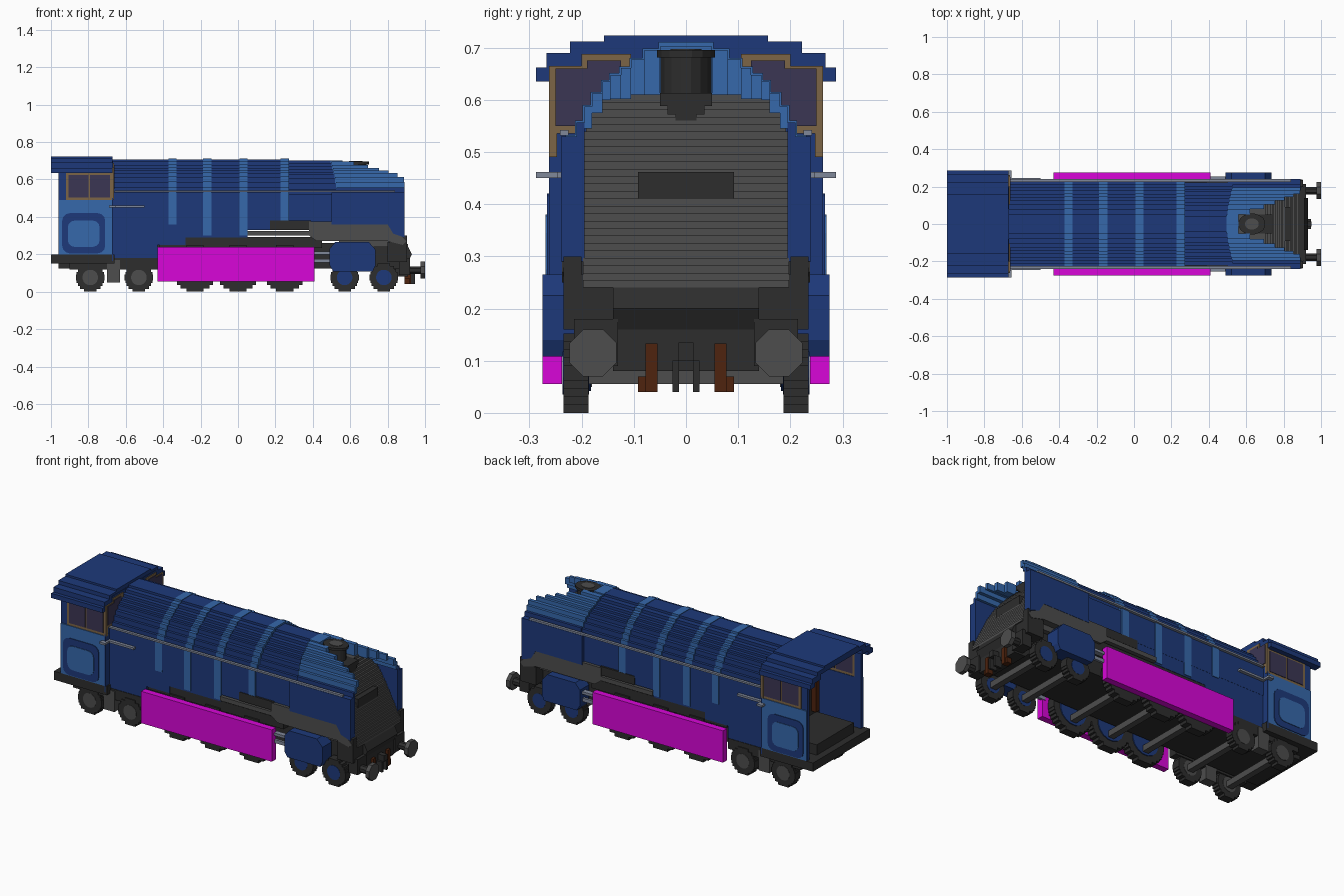
import bpy, bmesh, math
from mathutils import Matrix, Vector

if "Cube" in bpy.data.objects:
    bpy.data.objects.remove(bpy.data.objects["Cube"])


def colour(name, code):
    srgb = [int(code[i:i + 2], 16) / 255 for i in (0, 2, 4)]
    rgba = [c / 12.92 if c < 0.04 else ((c + 0.055) / 1.055) ** 2.4 for c in srgb] + [1]
    m = bpy.data.materials.new(name)
    m.use_nodes = True
    m.diffuse_color = rgba
    m.node_tree.nodes["Principled BSDF"].inputs["Base Color"].default_value = rgba
    return m


NAVY = colour("navy blue", "1d397a")
SKY = colour("light blue", "3668ab")
GREY = colour("mid grey", "4d4d4d")
DARK = colour("charcoal", "2d2d2d")
PINK = colour("magenta", "d806d8")
TAN = colour("tan", "7c6546")
GLASS = colour("smoky glass", "3b3654")
BROWN = colour("rust brown", "4e230e")
STEEL = colour("steel", "80889a")


def finish(name, bm, mat):
    bmesh.ops.recalc_face_normals(bm, faces=bm.faces)
    me = bpy.data.meshes.new(name)
    bm.to_mesh(me)
    bm.free()
    me.materials.append(mat)
    ob = bpy.data.objects.new(name, me)
    bpy.context.collection.objects.link(ob)


def add_box(bm, x, y, z):
    size = [b - a for a, b in (x, y, z)]
    mid = [(a + b) / 2 for a, b in (x, y, z)]
    bmesh.ops.create_cube(bm, size=1, matrix=Matrix.Translation(mid) @ Matrix.Diagonal(size + [1]))


def box(name, mat, x, y, z):
    """Box given as ranges; a single y value means a half width."""
    bm = bmesh.new()
    add_box(bm, x, y if isinstance(y, tuple) else (-y, y), z)
    finish(name, bm, mat)


def pair(name, mat, x, y, z):
    """Box mirrored on both sides."""
    bm = bmesh.new()
    add_box(bm, x, y, z)
    add_box(bm, x, (-y[1], -y[0]), z)
    finish(name, bm, mat)


def prism(name, mat, pts, axis, spans):
    """Extrude a 2D outline along x (outline y,z) or y (outline x,z)."""
    bm = bmesh.new()
    for a, b in spans:
        make = (lambda p: (a, *p)) if axis == "x" else (lambda p: (p[0], a, p[1]))
        face = bm.faces.new([bm.verts.new(make(p)) for p in pts])
        ext = bmesh.ops.extrude_face_region(bm, geom=[face])["geom"]
        move = Vector((b - a, 0, 0) if axis == "x" else (0, b - a, 0))
        bmesh.ops.translate(bm, vec=move, verts=[v for v in ext if isinstance(v, bmesh.types.BMVert)])
    finish(name, bm, mat)


def discs(name, mat, centres, r, depth, axis="Y", sides=16, stretch=1):
    bm = bmesh.new()
    turn = {"X": Matrix.Rotation(math.pi / 2, 4, "Y"), "Y": Matrix.Rotation(math.pi / 2, 4, "X"),
            "Z": Matrix.Diagonal((stretch, 1, 1, 1))}[axis]
    spin = Matrix.Rotation(math.pi / sides, 4, "Z")
    for c in centres:
        bmesh.ops.create_cone(bm, cap_ends=True, segments=sides, radius1=r, radius2=r, depth=depth,
                              matrix=Matrix.Translation(c) @ turn @ spin)
    finish(name, bm, mat)


def both(x, y, z):
    return [(x, y, z), (x, -y, z)]


# stepped boiler arch: (half width, top height) of each step, from crown to flank
ARCH = [(.05, .708), (.08, .695), (.105, .677), (.125, .661), (.145, .648), (.16, .635),
        (.18, .612), (.195, .587), (.21, .557), (.228, .53)]


def stair(grow, bottom):
    half = []
    for i, (y, z) in enumerate(ARCH):
        half.append((y + grow, z + grow))
        half.append((y + grow, (ARCH[i + 1][1] if i + 1 < len(ARCH) else bottom - grow) + grow))
    return half + [(-y, z) for y, z in reversed(half)]


prism("boiler_casing", NAVY, stair(0, .37), "x", [(-.68, .27)])
prism("front_boiler_casing", NAVY, stair(-.007, .37), "x", [(.26, .548)])
for i, (x, low) in enumerate(((-.35, .36), (-.165, .30), (.03, .30), (.25, .38))):
    prism(f"boiler_band_{i + 1}", SKY, stair(.003, low), "x", [(x - .022, x + .022)])
prism("lower_casing", NAVY, [(-.68, .17), (-.43, .17), (-.43, .25), (-.28, .25), (-.28, .29), (.05, .29),
      (.05, .33), (.17, .33), (.17, .38), (-.68, .38)], "y", [(-.227, .227)])

# nose shell: each step runs forward until the sloping front cuts it
for i, (y, z) in enumerate(ARCH):
    inner = ARCH[i - 1][0] if i else 0
    following = ARCH[i + 1][1] if i + 1 < len(ARCH) else .40
    pair(f"nose_shell_{i + 1}", SKY if z > .56 else NAVY,
         (.495 + .004 * i, min(.89, max(.56, .5 + inner * 2.43))),
         (inner, y), (min(following - .012, .602), min(z, .702 - .006 * i if i < 2 else z)))
prism("nose_cheek", NAVY, [(.5, .53), (.89, .53), (.89, .29), (.83, .31), (.80, .36), (.5, .36)],
      "y", [(.195, .2395), (-.2395, -.195)])

# grey wedge front, stepped in thin layers up to the chimney shelf
SLOPE = [(.24, .91), (.30, .885), (.44, .815), (.51, .77), (.56, .735), (.611, .69)]
bm = bmesh.new()
LAYERS = 26
STEP = (.61 - .24) / LAYERS
for i in range(LAYERS):
    z0 = .24 + STEP * i
    for (za, xa), (zb, xb) in zip(SLOPE, SLOPE[1:]):
        if za <= z0 + .0001 < zb:
            x = xa + (xb - xa) * (z0 - za) / (zb - za)
    wide = min(.197 if z0 < .53 else .192, .155 + (.61 - z0) * .8)
    add_box(bm, (.54, x), (-wide, wide), (z0, z0 + STEP))
finish("nose_wedge", bm, GREY)
box("nose_hatch", DARK, (.79, .837), .092, (.41, .462))

# chimney
discs("chimney", DARK, [(.625, 0, .645)], .05, .09, "Z", stretch=1.25)
discs("chimney_rim", DARK, [(.63, 0, .688)], .057, .014, "Z", stretch=1.28)
discs("chimney_mouth", GREY, [(.63, 0, .6955)], .03, .004, "Z", stretch=1.25)
for k, (y, z) in enumerate(((.05, .588), (.035, .572), (.02, .56))):
    box(f"chimney_foot_{k + 1}", DARK, (.62, .741), y, (z, .613 - .015 * k))

# running plate and skirts
prism("skirt", GREY, [(.05, .30), (.38, .30), (.42, .27), (.80, .27), (.88, .25), (.90, .27), (.87, .30),
      (.82, .36), (.52, .36), (.50, .375), (.38, .375), (.38, .325), (.05, .325)],
      "y", [(.20, .238), (-.238, -.20)])
pair("skirt_step", DARK, (.17, .39), (.2, .232), (.33, .38))
box("under_casing", DARK, (-.42, .45), .225, (.235, .292))
pair("side_handrail", STEEL, (-.66, .84), (.225, .241), (.532, .542))
pair("cab_handrail", STEEL, (-.69, -.5), (.226, .246), (.45, .462))
pair("cab_handrail_end", STEEL, (-.69, -.655), (.24, .287), (.45, .462))

# cab
pair("cab_side", NAVY, (-.96, -.67), (.235, .255), (.165, .49))
pair("cab_side_paint", SKY, (-.958, -.672), (.254, .262), (.20, .49))
pair("cab_front_edge", NAVY, (-.673, -.667), (.23, .263), (.165, .50))


def rounded(x0, x1, z0, z1, r):
    pts = []
    for k, (cx, cz) in enumerate(((x1 - r, z1 - r), (x0 + r, z1 - r), (x0 + r, z0 + r), (x1 - r, z0 + r))):
        for j in range(4):
            a = math.pi / 2 * (k + j / 3)
            pts.append((cx + r * math.cos(a), cz + r * math.sin(a)))
    return pts


prism("cab_panel", NAVY, rounded(-.94, -.71, .205, .42, .04), "y", [(.26, .266), (-.266, -.26)])
prism("cab_panel_centre", SKY, rounded(-.91, -.74, .24, .38, .035), "y", [(.262, .269), (-.269, -.262)])
pair("cab_window_frame", TAN, (-.92, -.67), (.238, .258), (.49, .64))
for k, x in enumerate((-.905, -.79)):
    pair(f"cab_side_pane_{k + 1}", GLASS, (x, x + .105), (.235, .261), (.505, .625))
pair("cab_front_wall", NAVY, (-.69, -.668), (.05, .256), (.17, .66))
pair("cab_front_crown", NAVY, (-.69, -.668), (.05, .20), (.66, .70))
pair("cab_front_frame", TAN, (-.68, -.664), (.11, .263), (.535, .665))
pair("cab_front_frame_foot", TAN, (-.68, -.664), (.247, .263), (.49, .54))
pair("cab_front_frame_top", TAN, (-.68, -.664), (.105, .20), (.66, .688))
pair("cab_front_pane", GLASS, (-.69, -.661), (.125, .25), (.55, .66))
pair("cab_front_pane_top", GLASS, (-.69, -.661), (.125, .19), (.655, .675))
pair("roof_gutter", NAVY, (-1, -.67), (.242, .287), (.635, .662))
pair("roof_shoulder", NAVY, (-1, -.67), (.19, .267), (.658, .69))
box("roof_top", NAVY, (-1, -.67), .222, (.688, .712))
box("roof_crown", NAVY, (-1, -.67), .157, (.705, .723))
box("cab_floor", DARK, (-1, -.66), .262, (.15, .20))
pair("cab_rear_post", NAVY, (-.96, -.92), (.235, .255), (.48, .64))
box("backhead", DARK, (-.72, -.67), .20, (.2, .60))
for k, (y, low) in enumerate(((-.14, .28), (-.05, .36), (.05, .36), (.14, .28))):
    box(f"cab_pipe_{k + 1}", BROWN, (-.75, -.71), (y - .015, y + .015), (low, .59))

# chassis and wheels
box("main_frame", DARK, (-.96, .86), .17, (.125, .26))


def stepped_wheel(name, x, r, layers):
    side = []
    for k in range(layers):
        low, high = (2 * r * j / layers for j in (k, k + 1))
        w = math.sqrt(r * r - ((low + high) / 2 - r) ** 2)
        side += [(w, low), (w, high)]
    outline = [(x + w, z) for w, z in side] + [(x - w, z) for w, z in reversed(side)]
    prism(name, DARK, outline, "y", [(.187, .235), (-.235, -.187)])


for k, x in enumerate((-.79, -.53, -.23, 0, .25, .57, .78)):
    driving = 2 <= k <= 4
    box(f"axle_{k + 1}", GREY, (x - .018, x + .018), .19, (.055, .09))
    stepped_wheel(f"wheel_{k + 1}", x, .125 if driving else .076, 14 if driving else 10)
    hub = (.085, .046, .205, .125) if driving else (.042, .051, .211, .076)
    discs(f"wheel_hub_{k + 1}", GREY if k < 2 else NAVY, both(x, *hub[2:]), *hub[:2])
pair("trailing_axle_box", GREY, (-.70, -.63), (.18, .235), (.05, .17))
pair("trailing_frame", DARK, (-.9, -.43), (.18, .23), (.12, .18))
pair("motion_cover", PINK, (-.43, .41), (.238, .275), (.055, .24))
prism("cylinder", NAVY, [(.49, .14), (.51, .108), (.72, .108), (.735, .14), (.735, .225), (.70, .265),
      (.52, .265), (.49, .23)], "y", [(.19, .275), (-.275, -.19)])
pair("piston_rod", STEEL, (.39, .50), (.235, .25), (.155, .175))
pair("slide_bar", STEEL, (.40, .50), (.225, .255), (.20, .215))

# front end: beam, buffers, guard irons, coupling
prism("front_valance", DARK, [(.78, .24), (.91, .24), (.93, .20), (.91, .16), (.91, .08), (.84, .08), (.78, .14)],
      "y", [(-.14, .14)])
pair("valance_side", DARK, (.80, .903), (.13, .235), (.16, .265))
pair("valance_corner", DARK, (.86, .903), (.2, .235), (.26, .30))
pair("beam_end", DARK, (.86, .92), (.13, .215), (.09, .18))
discs("buffer_shanks", DARK, both(.94, .178, .115), .022, .08, "X", 8)
discs("buffer_heads", GREY, both(.988, .178, .115), .049, .024, "X", 8)
pair("guard_iron", BROWN, (.89, .925), (.055, .078), (.04, .133))
pair("guard_iron_foot", BROWN, (.89, .92), (.075, .092), (.04, .07))
pair("coupling_link", DARK, (.90, .945), (.013, .026), (.04, .10))
box("coupling_hook", DARK, (.90, .95), .014, (.10, .135))
